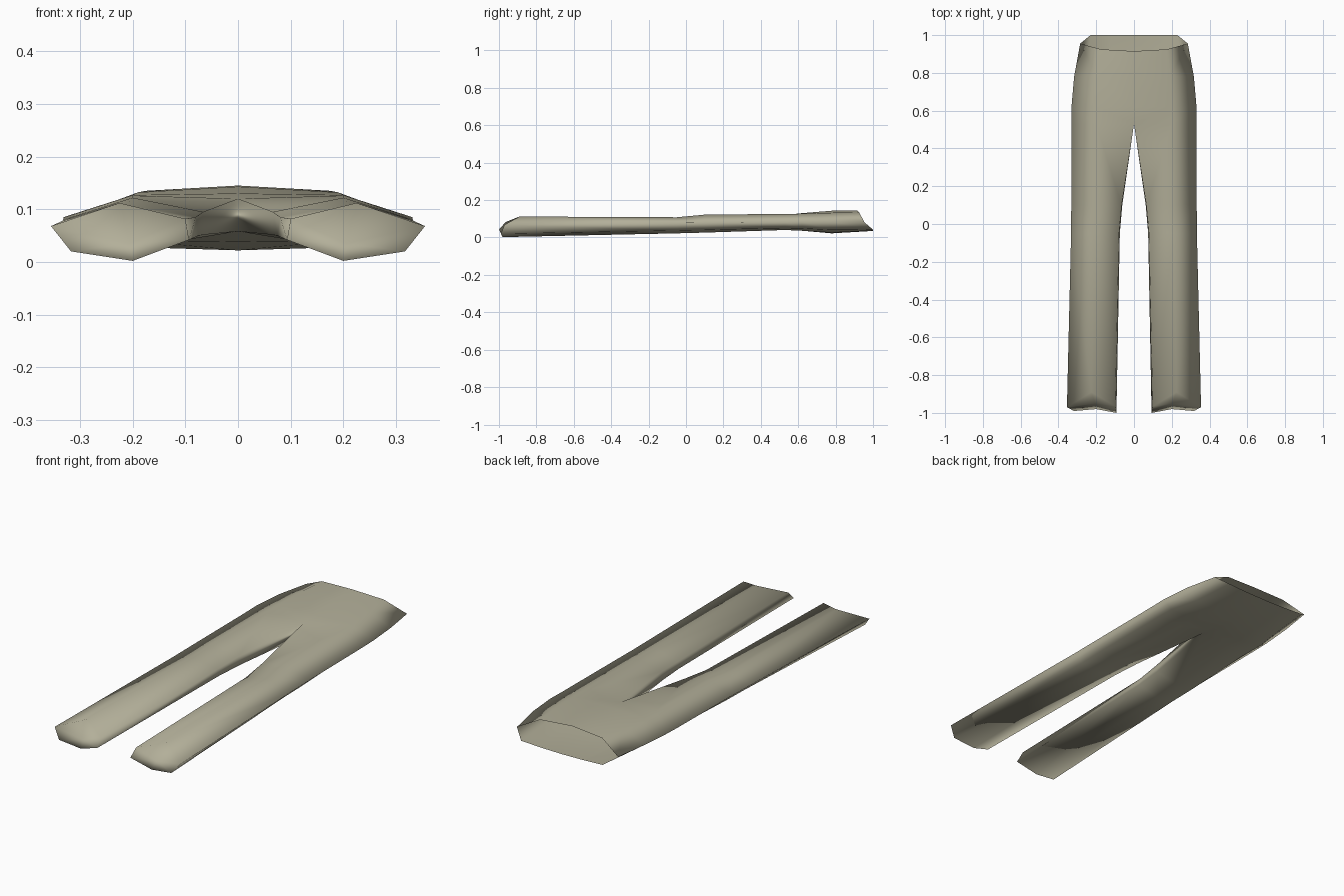
import bpy, bmesh

if "Cube" in bpy.data.objects:
    bpy.data.objects.remove(bpy.data.objects["Cube"])

# Cross-sections of one half, hem to waist. Points in each section:
# outer seam, lower outer, lower middle, lower inner, upper inner, upper middle
xz = [
    [(.355, .068), (.317, .02), (.20, .002), (.093, .042), (.10, .082), (.225, .112)],
    [(.333, .078), (.29, .037), (.20, .022), (.075, .05), (.08, .085), (.21, .108)],
    [(.332, .08), (.29, .04), (.195, .026), (.062, .052), (.066, .095), (.20, .122)],
    [(.331, .083), (.28, .05), (.15, .04), (0, .058), (0, .12), (.20, .126)],
    [(.331, .085), (.28, .048), (.15, .036), (0, .038), (0, .13), (.20, .127)],
    [(.317, .085), (.25, .04), (.13, .026), (0, .022), (0, .143), (.19, .132)],
    [(.285, .08), (.23, .042), (.12, .037), (0, .035), (0, .145), (.175, .135)],
]
ys = [
    [-.97, -.99, -.98, -1, -.965, -.89],
    [-.05] * 6, [.10] * 6, [.53] * 6, [.62] * 6, [.78] * 6,
    [.955, 1, 1, 1, .915, .925],
]
CROTCH = 3

bm = bmesh.new()
rings = [[bm.verts.new((x, y, z)) for (x, z), y in zip(sec, yy)]
         for sec, yy in zip(xz, ys)]

# Cloth tube: the inner leg strip stops at the crotch
for i in range(len(rings) - 1):
    a, b = rings[i], rings[i + 1]
    for k in range(6):
        if k == 3 and i >= CROTCH:
            continue
        j = (k + 1) % 6
        bm.faces.new((a[k], a[j], b[j], b[k]))

# Tucked-in hem end, dented toward its middle
mid = bm.verts.new((.205, -.95, .035))
for k in range(6):
    bm.faces.new((rings[0][(k + 1) % 6], rings[0][k], mid))

# Mirror to the other leg and weld the centre line
geom = bm.verts[:] + bm.edges[:] + bm.faces[:]
bmesh.ops.mirror(bm, geom=geom, axis='X', merge_dist=0.0005)
bmesh.ops.remove_doubles(bm, verts=bm.verts[:], dist=0.0005)
bmesh.ops.recalc_face_normals(bm, faces=bm.faces[:])

mesh = bpy.data.meshes.new("trousers")
bm.to_mesh(mesh)
bm.free()
trousers = bpy.data.objects.new("trousers", mesh)
bpy.context.collection.objects.link(trousers)

# Khaki cloth
cloth = bpy.data.materials.new("khaki cloth")
cloth.diffuse_color = (.45, .43, .32, 1)
cloth.use_nodes = True
cloth.node_tree.nodes["Principled BSDF"].inputs["Base Color"].default_value = cloth.diffuse_color
mesh.materials.append(cloth)
for p in mesh.polygons:
    p.use_smooth = True
